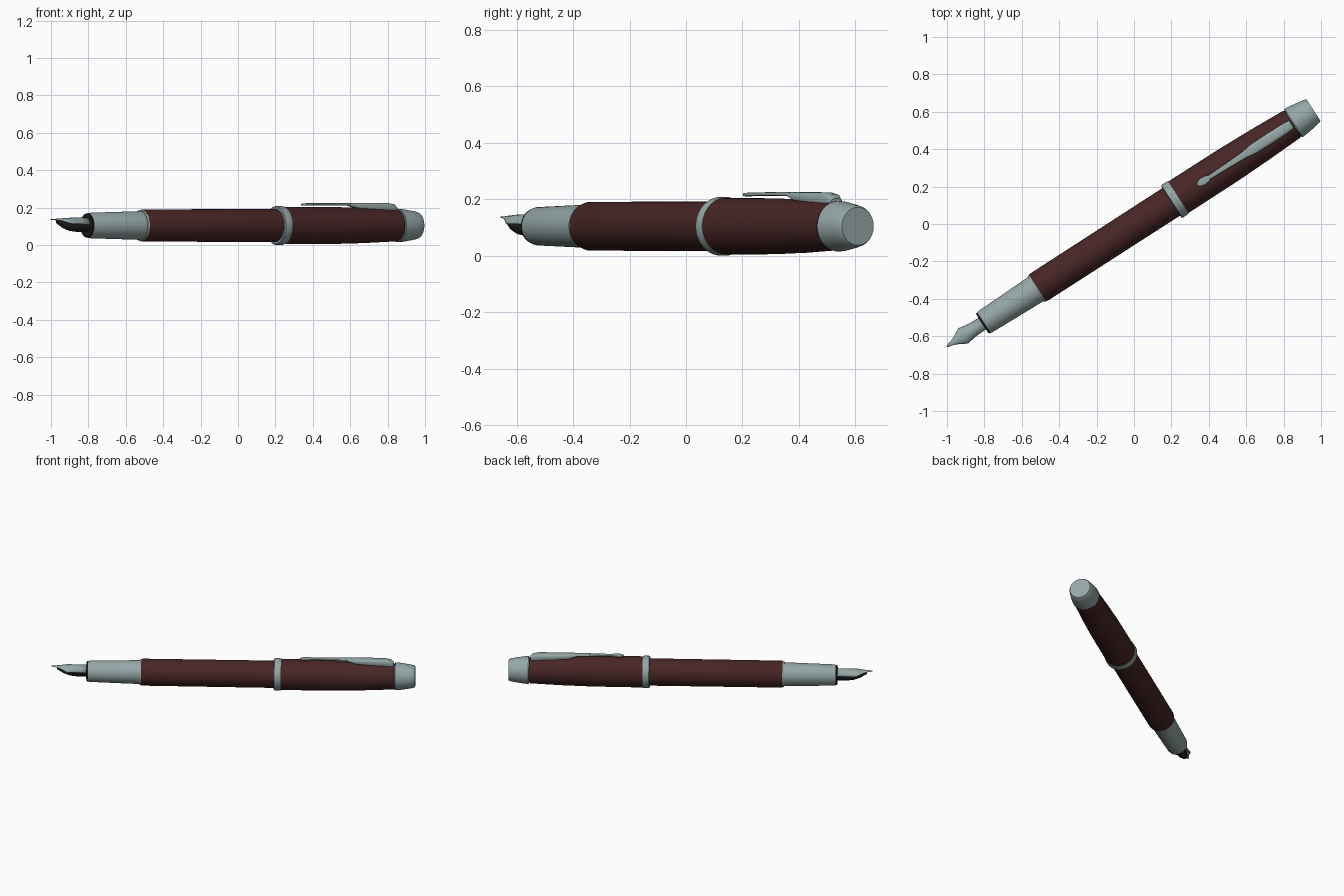
import bpy, bmesh, math
from mathutils import Matrix

if "Cube" in bpy.data.objects:
    bpy.data.objects.remove(bpy.data.objects["Cube"])

# The pen is built along local x (nib at -x), then turned into its resting pose
POSE = Matrix.Translation((0, -0.01, 0.104)) @ Matrix.Rotation(math.radians(32.8), 4, 'Z')


def material(name, color):
    m = bpy.data.materials.new(name)
    m.use_nodes = True
    m.diffuse_color = (*color, 1)
    m.node_tree.nodes["Principled BSDF"].inputs["Base Color"].default_value = (*color, 1)
    return m


STEEL = material("pale steel", (0.30, 0.385, 0.385))
LACQUER = material("dark red lacquer", (0.065, 0.019, 0.019))
BLACK = material("black plastic", (0.012, 0.012, 0.012))


def loft(name, sections, mat, closed=True, angle=35):
    """Bridge a row of cross-sections of equal point count."""
    bm = bmesh.new()
    rings = [[bm.verts.new(p) for p in sec] for sec in sections]
    n = len(rings[0])
    for a, b in zip(rings, rings[1:]):
        for i in range(n if closed else n - 1):
            j = (i + 1) % n
            bm.faces.new((a[i], a[j], b[j], b[i]))
    if closed:
        bm.faces.new(rings[0])
        bm.faces.new(rings[-1])
    bmesh.ops.recalc_face_normals(bm, faces=bm.faces)
    mesh = bpy.data.meshes.new(name)
    bm.to_mesh(mesh)
    bm.free()
    obj = bpy.data.objects.new(name, mesh)
    bpy.context.collection.objects.link(obj)
    mesh.materials.append(mat)
    obj.matrix_world = POSE
    bpy.ops.object.select_all(action='DESELECT')
    obj.select_set(True)
    bpy.context.view_layer.objects.active = obj
    bpy.ops.object.shade_smooth_by_angle(angle=math.radians(angle))
    return obj


def oval(x, w, low, high, n=48, power=1.0):
    """Cross-section at x; a power below 1 squares off the oval."""
    pts = []
    for i in range(n):
        t = math.tau * i / n
        c, s = (math.copysign(abs(v) ** power, v) for v in (math.cos(t), math.sin(t)))
        pts.append((x, w * c, (low + high) / 2 + (high - low) / 2 * s))
    return pts


def turned(name, profile, mat):
    return loft(name, [oval(x, r, -r, r, 64) for x, r in profile], mat)


# Grip, barrel and trim
turned("grip_section", [(-0.955, 0.065), (-0.945, 0.068), (-0.61, 0.077)], STEEL)
turned("grip_end_ring", [(-0.965, 0.060), (-0.962, 0.064), (-0.954, 0.0655)], BLACK)
turned("barrel_trim", [(-0.624, 0.081), (-0.612, 0.084)], STEEL)
turned("barrel", [(-0.614, 0.084), (-0.604, 0.0865), (0.25, 0.0875)], LACQUER)

# Cap
turned("cap_ring", [(0.237, 0.098), (0.241, 0.103), (0.245, 0.104),
                    (0.276, 0.104), (0.282, 0.102)], STEEL)
turned("cap_body", [(0.28, 0.100), (0.60, 0.099), (0.80, 0.094), (1.005, 0.085)], LACQUER)
turned("cap_groove", [(1.0, 0.081), (1.014, 0.081)], BLACK)
turned("cap_end", [(1.011, 0.087), (1.015, 0.0895), (1.04, 0.088), (1.10, 0.079),
                   (1.132, 0.073), (1.142, 0.067)], STEEL)

# Arrow-shaped clip: x, half width, underside, top
clip = [(0.402, 0.004, 0.108, 0.114), (0.412, 0.014, 0.106, 0.118),
        (0.435, 0.022, 0.106, 0.119), (0.465, 0.019, 0.107, 0.120),
        (0.480, 0.011, 0.108, 0.120), (0.60, 0.015, 0.108, 0.121),
        (0.70, 0.019, 0.106, 0.121), (0.76, 0.028, 0.088, 0.121),
        (0.85, 0.030, 0.078, 0.121), (0.95, 0.029, 0.070, 0.120),
        (0.985, 0.027, 0.065, 0.114), (1.003, 0.024, 0.062, 0.098)]
loft("clip", [oval(x, w, a, b, 24, 0.6) for x, w, a, b in clip], STEEL)

# Feed under the nib: x, half width, underside, top
feed = [(-0.95, 0.034, -0.034, 0.034), (-1.03, 0.032, -0.034, 0.032),
        (-1.07, 0.029, -0.029, 0.030), (-1.11, 0.020, -0.015, 0.028),
        (-1.155, 0.006, 0.012, 0.027)]
loft("feed", [oval(*f, 24) for f in feed], BLACK)

# Nib: arched sheet, x, half width, top, drop of the edges
nib = [(-0.95, 0.035, 0.041, 0.036), (-1.02, 0.036, 0.041, 0.034),
       (-1.055, 0.041, 0.040, 0.032), (-1.085, 0.046, 0.039, 0.030),
       (-1.10, 0.039, 0.038, 0.025), (-1.13, 0.022, 0.036, 0.013),
       (-1.16, 0.010, 0.034, 0.005), (-1.19, 0.003, 0.032, 0.001)]
arch = [-math.pi / 2 + math.pi * i / 16 for i in range(17)]
sheet = loft("nib", [[(x, w * math.sin(t), top - drop * (1 - math.cos(t))) for t in arch]
                     for x, w, top, drop in nib], STEEL, closed=False)
thick = sheet.modifiers.new("thickness", 'SOLIDIFY')
thick.thickness = 0.004
thick.offset = 0
